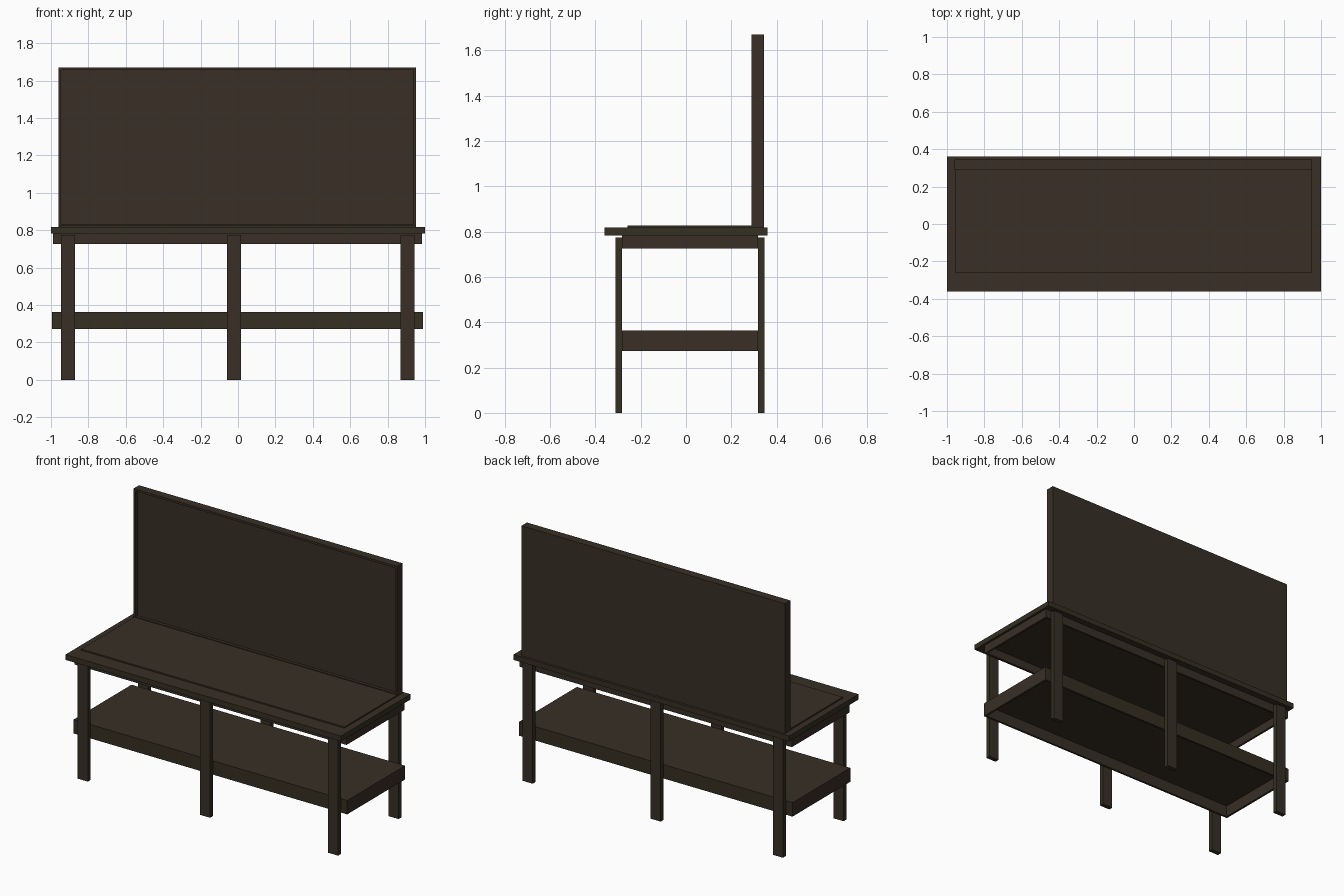
import bpy, bmesh
from mathutils import Vector

if "Cube" in bpy.data.objects:
    bpy.data.objects.remove(bpy.data.objects["Cube"])


def material(name, rgb):
    m = bpy.data.materials.new(name)
    m.diffuse_color = (*rgb, 1)
    m.use_nodes = True
    m.node_tree.nodes["Principled BSDF"].inputs["Base Color"].default_value = m.diffuse_color
    return m


brown = material("dark_brown_wood", (0.040, 0.028, 0.019))
olive = material("dark_olive_wood", (0.035, 0.029, 0.016))


def box(name, lo, hi, olive_axes="", open_axis=None, rim=0.02, depth=0.05):
    """Box from corner to corner; olive_axes picks the olive sides,
    open_axis is a direction whose face gets a framed recess."""
    bm = bmesh.new()
    bmesh.ops.create_cube(bm, size=1)
    lo, hi = Vector(lo), Vector(hi)
    for v in bm.verts:
        v.co = Vector([(lo[i] + hi[i]) / 2 + v.co[i] * (hi[i] - lo[i]) for i in range(3)])
    bm.normal_update()
    for f in bm.faces:
        axis = max(range(3), key=lambda i: abs(f.normal[i]))
        f.material_index = int("xyz"[axis] in olive_axes)
    if open_axis:
        d = Vector(open_axis)
        face = max(bm.faces, key=lambda f: f.normal.dot(d))
        bmesh.ops.inset_region(bm, faces=[face], thickness=rim)
        # duplicate the inner face inward so the recess gets straight walls
        new = bmesh.ops.extrude_discrete_faces(bm, faces=[face])["faces"][0]
        bmesh.ops.translate(bm, verts=new.verts, vec=-d * depth)
        bm.normal_update()
    me = bpy.data.meshes.new(name)
    bm.to_mesh(me)
    bm.free()
    me.materials.append(brown)
    me.materials.append(olive)
    ob = bpy.data.objects.new(name, me)
    bpy.context.collection.objects.link(ob)
    return ob


# Worktop with thin mat
box("worktop", (-1, -0.36, 0.783), (1, 0.36, 0.818), "xy")
box("worktop_mat", (-0.957, -0.258, 0.818), (0.953, 0.293, 0.827), "xy")

# Apron frame under the worktop, hollow from below
box("apron_frame", (-0.99, -0.282, 0.726), (0.985, 0.317, 0.784),
    open_axis=(0, 0, -1), rim=0.02, depth=0.056)

# Lower shelf, hollow from below
box("lower_shelf", (-0.995, -0.282, 0.272), (0.99, 0.317, 0.363), "y",
    open_axis=(0, 0, -1), rim=0.02, depth=0.075)

# Upright back board with a framed recessed front
box("back_board", (-0.96, 0.289, 0.818), (0.952, 0.345, 1.67),
    open_axis=(0, -1, 0), rim=0.02, depth=0.02)

# Three legs along the front and three along the back
for row, y0, y1 in (("front", -0.311, -0.282), ("back", 0.317, 0.346)):
    for side, x in (("left", -0.909), ("middle", -0.022), ("right", 0.907)):
        box(f"{row}_leg_{side}", (x - 0.037, y0, 0), (x + 0.037, y1, 0.775), "x")
